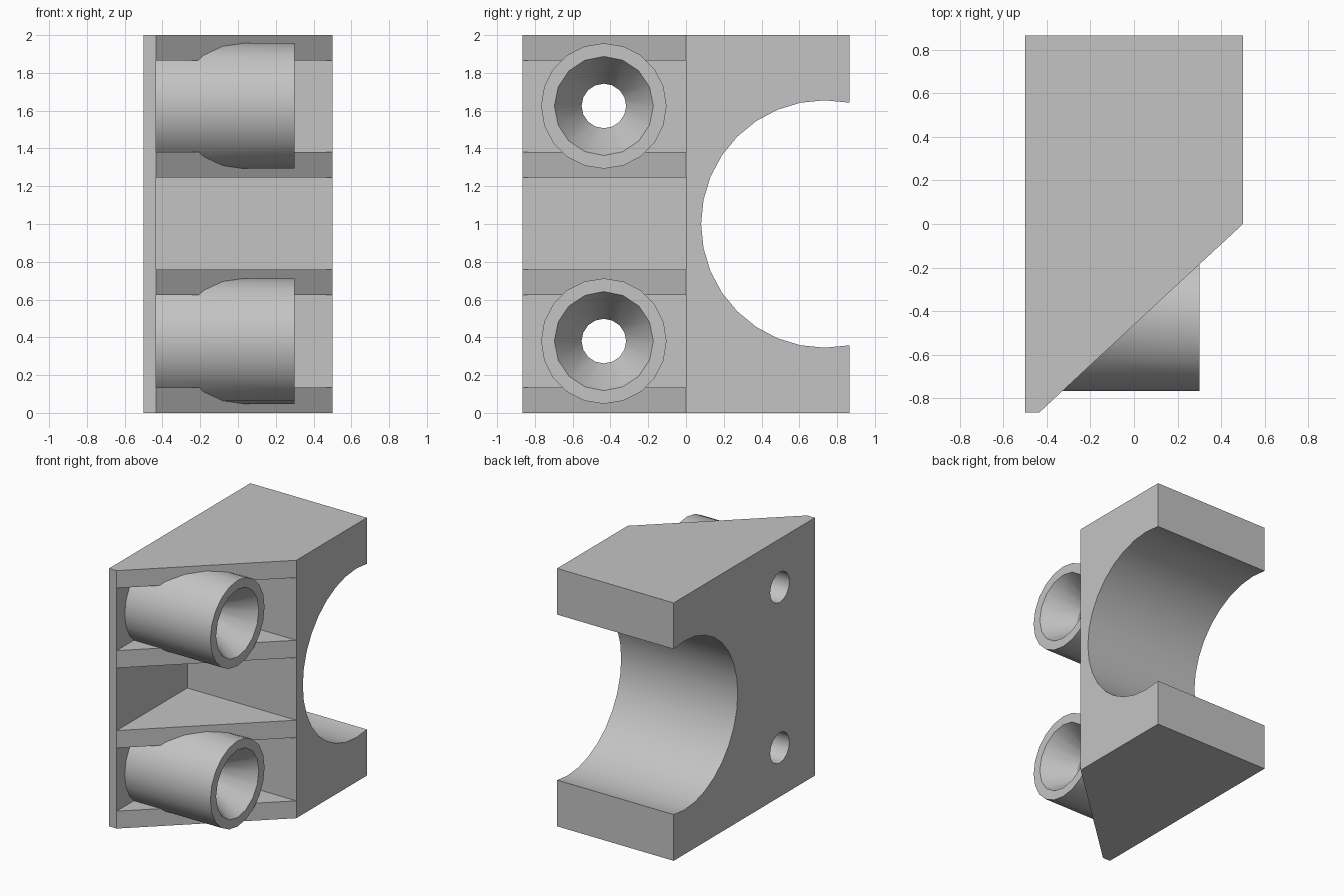
import bpy, bmesh
from math import cos, sin, pi, radians

cube = bpy.data.objects.get("Cube")
if cube:
    bpy.data.objects.remove(cube, do_unlink=True)

grey = bpy.data.materials.new("plain grey")
grey.use_nodes = True
grey.diffuse_color = (0.55, 0.55, 0.55, 1)
grey.node_tree.nodes["Principled BSDF"].inputs["Base Color"].default_value = grey.diffuse_color


def finish(name, bm):
    bmesh.ops.recalc_face_normals(bm, faces=bm.faces)
    mesh = bpy.data.meshes.new(name)
    bm.to_mesh(mesh)
    bm.free()
    mesh.materials.append(grey)
    obj = bpy.data.objects.new(name, mesh)
    bpy.context.collection.objects.link(obj)
    return obj


def prism(name, outline, z0, z1):
    """Extrude an x, y outline from z0 to z1."""
    bm = bmesh.new()
    face = bm.faces.new([bm.verts.new((x, y, z0)) for x, y in outline])
    grown = bmesh.ops.extrude_face_region(bm, geom=[face])["geom"]
    for v in grown:
        if isinstance(v, bmesh.types.BMVert):
            v.co.z = z1
    return finish(name, bm)


def turned(name, profile, y, z, sides):
    """Solid of (x, radius) rings around an axis along x."""
    bm = bmesh.new()
    rings = [[bm.verts.new((x, y + r * cos(2 * pi * i / sides), z + r * sin(2 * pi * i / sides)))
              for i in range(sides)] for x, r in profile]
    for a, b in zip(rings, rings[1:]):
        for i in range(sides):
            j = (i + 1) % sides
            bm.faces.new((a[i], a[j], b[j], b[i]))
    bm.faces.new(rings[0])
    bm.faces.new(rings[-1])
    return finish(name, bm)


def combine(target, tool, operation):
    tool.hide_render = True
    mod = target.modifiers.new(tool.name, "BOOLEAN")
    mod.operation = operation
    mod.solver = "EXACT"
    mod.object = tool
    bpy.context.view_layer.objects.active = target
    bpy.ops.object.modifier_apply(modifier=mod.name)
    bpy.data.objects.remove(tool, do_unlink=True)


HALF, DEPTH, PLATE = 0.5, 0.865, -0.435
BOSS_Y, BOSS_Z = -0.435, (0.38, 1.625)

# Wedge-fronted block
body = prism("clamp_body", [(-HALF, DEPTH), (HALF, DEPTH), (HALF, 0),
                            (PLATE, -DEPTH), (-HALF, -DEPTH)], 0, 2)

# Three pockets in the sloping face, leaving ribs between them
slope = DEPTH / (HALF - PLATE)
over = 0.2
for z0, z1 in ((0.135, 0.625), (0.76, 1.245), (1.38, 1.865)):
    pocket = prism("pocket_cutter", [(PLATE, 0), (HALF, 0), (HALF + over, -over),
                                     (HALF, -DEPTH - over), (PLATE, -DEPTH - over)], z0, z1)
    combine(body, pocket, "DIFFERENCE")

# Screw bosses, then their countersunk holes
for z in BOSS_Z:
    combine(body, turned("screw_boss", [(-0.47, 0.332), (0.3, 0.332)], BOSS_Y, z, 20), "UNION")
for z in BOSS_Z:
    drill = turned("countersink_cutter", [(-0.6, 0.118), (0.07, 0.118), (0.3, 0.262), (0.32, 0.262)],
                   BOSS_Y, z, 16)
    combine(body, drill, "DIFFERENCE")

# Large open bore at the back
combine(body, turned("bore_cutter", [(-0.7, 0.655), (0.7, 0.655)], 0.735, 1, 32), "DIFFERENCE")

# Smooth round surfaces, keep hard edges
bpy.ops.object.select_all(action="DESELECT")
body.select_set(True)
bpy.context.view_layer.objects.active = body
bpy.ops.object.shade_smooth_by_angle(angle=radians(25))
